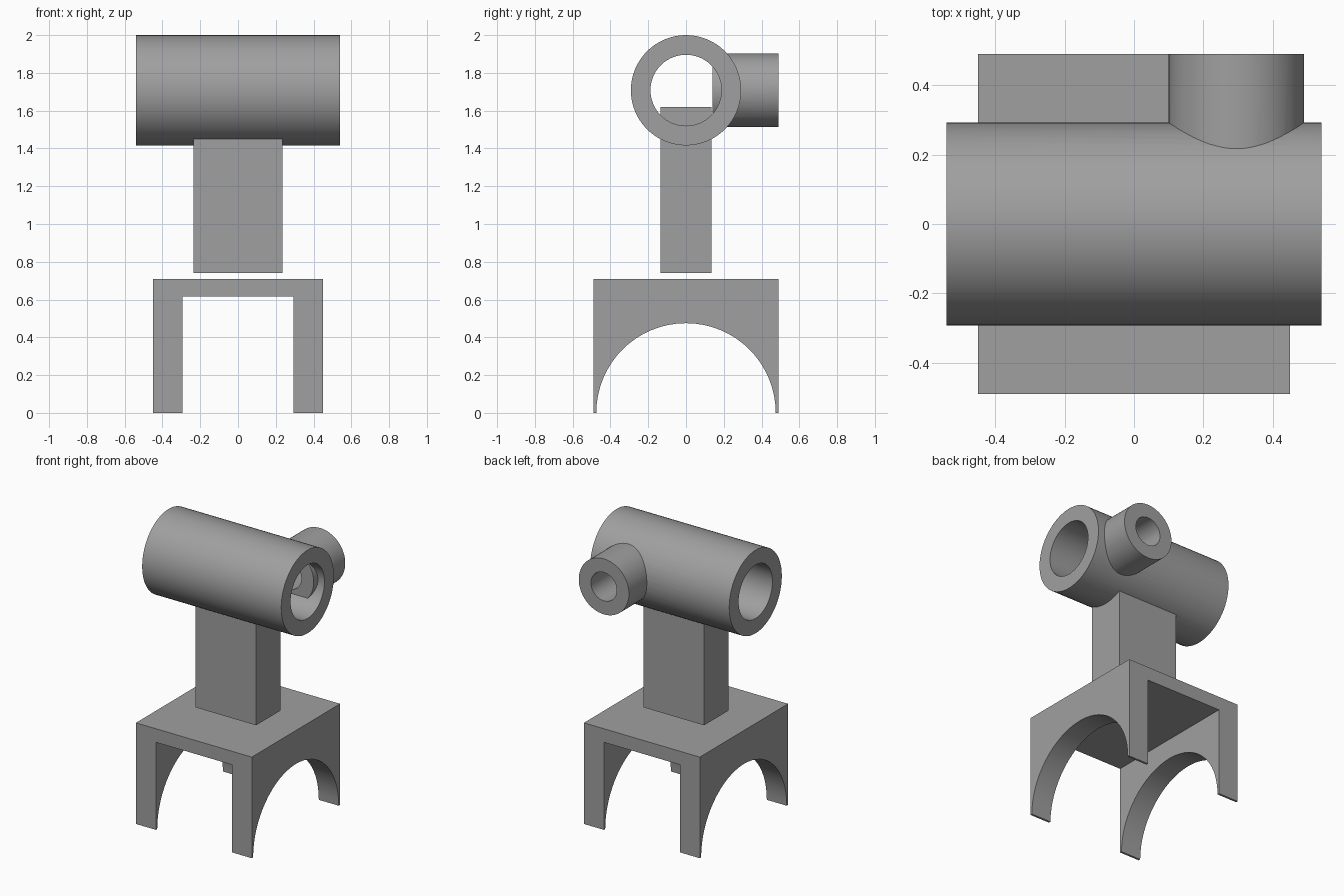
import bpy
import math

if "Cube" in bpy.data.objects:
    bpy.data.objects.remove(bpy.data.objects["Cube"])

grey = bpy.data.materials.new("mid_grey")
grey.diffuse_color = (0.35, 0.35, 0.35, 1)
grey.use_nodes = True
grey.node_tree.nodes["Principled BSDF"].inputs["Base Color"].default_value = grey.diffuse_color


def box(name, x, y, z):
    """Box from (min, max) ranges."""
    bpy.ops.mesh.primitive_cube_add(size=1)
    ob = bpy.context.object
    ob.name = name
    ob.scale = [r[1] - r[0] for r in (x, y, z)]
    ob.location = [(r[0] + r[1]) / 2 for r in (x, y, z)]
    bpy.ops.object.transform_apply(location=True, rotation=True, scale=True)
    return ob


def cylinder(name, axis, radius, length, centre):
    """Round bar along the x or y axis."""
    rot = (0, math.pi / 2, 0) if axis == "x" else (math.pi / 2, 0, 0)
    bpy.ops.mesh.primitive_cylinder_add(vertices=64, radius=radius, depth=length,
                                        location=centre, rotation=rot)
    ob = bpy.context.object
    ob.name = name
    bpy.ops.object.transform_apply(location=True, rotation=True, scale=True)
    return ob


def combine(target, other, operation):
    """Boolean that uses up the second object."""
    mod = target.modifiers.new("boolean", "BOOLEAN")
    mod.operation = operation
    mod.solver = "EXACT"
    mod.object = other
    bpy.ops.object.select_all(action="DESELECT")
    bpy.context.view_layer.objects.active = target
    target.select_set(True)
    bpy.ops.object.modifier_apply(modifier=mod.name)
    bpy.data.objects.remove(other, do_unlink=True)


def finish(ob):
    ob.data.materials.clear()
    ob.data.materials.append(grey)
    bpy.ops.object.select_all(action="DESELECT")
    bpy.context.view_layer.objects.active = ob
    ob.select_set(True)
    bpy.ops.object.shade_smooth_by_angle(angle=math.radians(30))


# Base: block with a square channel front to back and a round arch side to side
base = box("base", (-0.45, 0.45), (-0.49, 0.49), (0, 0.71))
combine(base, box("channel", (-0.295, 0.295), (-0.6, 0.6), (-0.1, 0.615)), "DIFFERENCE")
combine(base, cylinder("arch", "x", 0.475, 1.2, (0, 0, 0)), "DIFFERENCE")
finish(base)

# Head: main tube, with the post and side branch reaching into its bore
AXIS_Z = 1.708
head = cylinder("tube_head", "x", 0.292, 1.08, (0, 0, AXIS_Z))
combine(head, cylinder("bore", "x", 0.188, 1.4, (0, 0, AXIS_Z)), "DIFFERENCE")
branch = cylinder("branch", "y", 0.195, 0.35, (0.295, 0.315, AXIS_Z))
combine(head, branch, "UNION")
combine(head, box("post", (-0.235, 0.235), (-0.135, 0.135), (0.74, 1.62)), "UNION")

# Branch bore opens into the main bore
combine(head, cylinder("branch_bore", "y", 0.1, 0.463, (0.295, 0.3685, AXIS_Z)), "DIFFERENCE")
finish(head)
